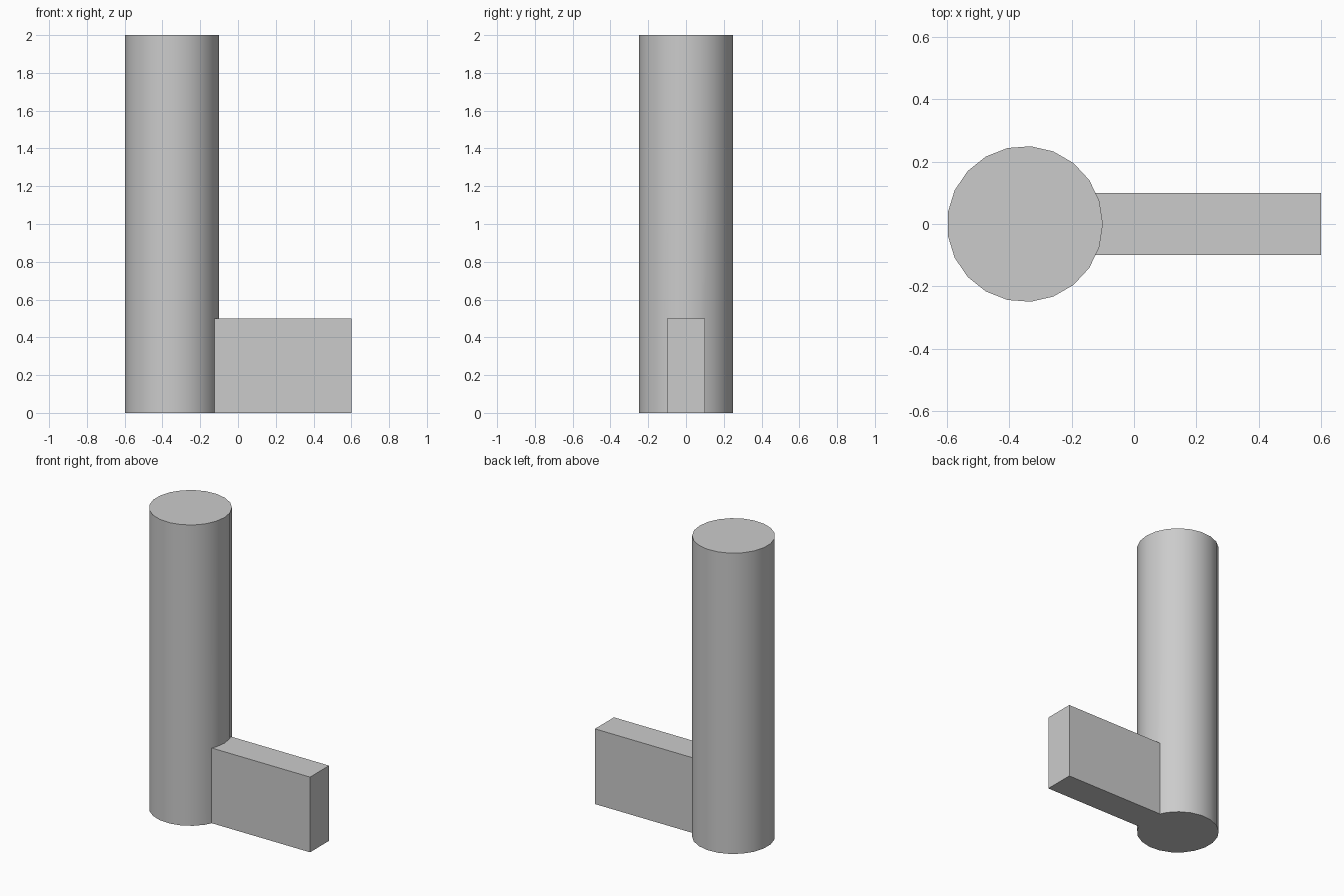
import bpy
import math

cube = bpy.data.objects.get("Cube")
if cube:
    bpy.data.objects.remove(cube, do_unlink=True)

# Single plain grey material
grey = bpy.data.materials.new("light_grey")
grey.use_nodes = True
colour = (0.6, 0.6, 0.6, 1)
grey.diffuse_color = colour
grey.node_tree.nodes["Principled BSDF"].inputs["Base Color"].default_value = colour

SIDES = 21
RADIUS = 0.25
CENTRE_X = -0.35


def prism(name, outline, height):
    """Closed prism standing on the floor, from a counter-clockwise outline."""
    n = len(outline)
    verts = [(x, y, z) for z in (0, height) for x, y in outline]
    faces = [tuple(reversed(range(n))), tuple(range(n, 2 * n))]
    faces += [(i, (i + 1) % n, (i + 1) % n + n, i + n) for i in range(n)]
    mesh = bpy.data.meshes.new(name)
    mesh.from_pydata(verts, [], faces)
    mesh.materials.append(grey)
    obj = bpy.data.objects.new(name, mesh)
    bpy.context.collection.objects.link(obj)
    return obj


# Round upright column, with one corner pointing along the arm
ring = [(CENTRE_X + RADIUS * math.cos(2 * math.pi * i / SIDES),
         RADIUS * math.sin(2 * math.pi * i / SIDES)) for i in range(SIDES)]
column = prism("column_with_arm", ring, 2.0)

# Low rectangular arm, running from inside the column out to the side
arm = prism("arm", [(CENTRE_X, -0.1), (0.6, -0.1), (0.6, 0.1), (CENTRE_X, 0.1)], 0.5)

# Fuse both into one solid
union = column.modifiers.new("fuse_arm", "BOOLEAN")
union.operation = "UNION"
union.solver = "EXACT"
union.object = arm
bpy.ops.object.select_all(action="DESELECT")
bpy.context.view_layer.objects.active = column
column.select_set(True)
bpy.ops.object.modifier_apply(modifier=union.name)
bpy.data.objects.remove(arm, do_unlink=True)

bpy.ops.object.shade_smooth_by_angle(angle=math.radians(30))
